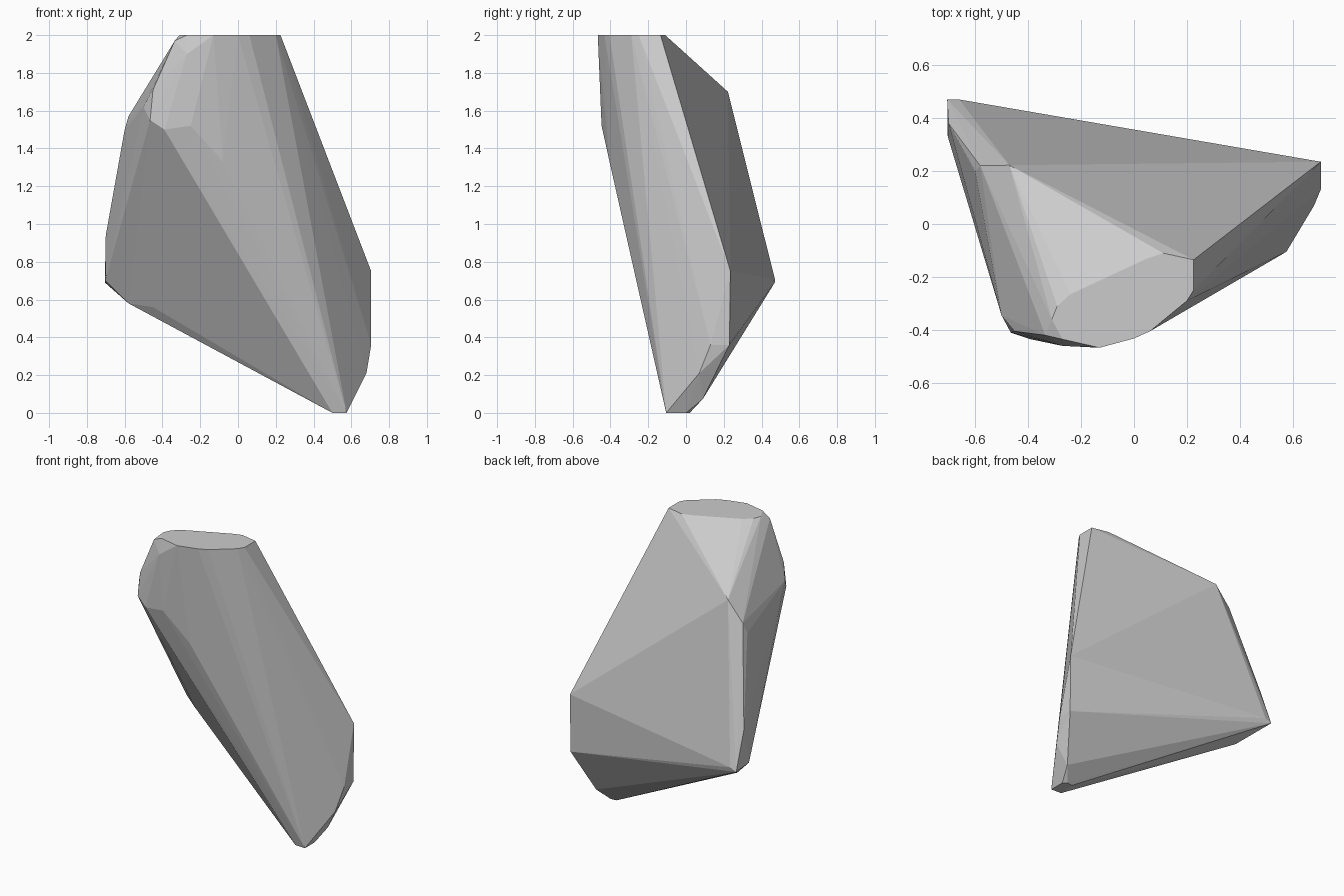
import bpy, bmesh

# flat top cap outline (x, y) at z = 2
cap = [(0.225, -0.135), (0.225, -0.25), (0.20, -0.29), (0.06, -0.405),
       (0.0, -0.432), (-0.13, -0.467), (-0.27, -0.435), (-0.31, -0.36),
       (-0.29, -0.31), (-0.24, -0.265), (0.05, -0.13), (0.11, -0.11)]

# small flat foot (x, y) at z = 0
foot = [(0.5, -0.1), (0.575, -0.105), (0.575, 0.0), (0.55, 0.02), (0.51, 0.015)]

# bulging front left shoulder
shoulder = [(-0.335, -0.42, 1.97), (-0.45, -0.405, 1.71), (-0.465, -0.41, 1.55),
            (-0.50, -0.345, 1.62), (-0.39, -0.435, 1.5), (-0.25, -0.447, 1.52),
            (-0.33, -0.415, 1.42), (-0.08, -0.405, 1.33), (-0.27, -0.46, 1.9)]

# rear ridge, back corners and lower edge
ridge = [(-0.58, 0.22, 1.57), (-0.47, 0.222, 1.7), (-0.6, 0.2, 1.5)]
back_left = [(-0.705, 0.47, 0.69), (-0.66, 0.47, 0.71), (-0.703, 0.33, 0.70),
             (-0.70, 0.38, 0.94), (-0.58, 0.28, 0.58)]
back_right = [(0.705, 0.235, 0.75), (0.705, 0.23, 0.36), (0.705, 0.13, 0.36),
              (0.68, 0.07, 0.21), (0.61, 0.09, 0.075)]
lower_edge = [(-0.45, 0.19, 0.56), (-0.34, 0.12, 0.56), (-0.09, 0.02, 0.44)]

points = [(x, y, 2.0) for x, y in cap] + [(x, y, 0.0) for x, y in foot]
points += shoulder + ridge + back_left + back_right + lower_edge

# faceted stone: wrap the outlines in a convex skin
bm = bmesh.new()
for p in points:
    bm.verts.new(p)
res = bmesh.ops.convex_hull(bm, input=bm.verts[:])
loose = [v for v in bm.verts if not v.link_faces]
bmesh.ops.delete(bm, geom=loose, context='VERTS')
bmesh.ops.dissolve_limit(bm, angle_limit=0.01, verts=bm.verts[:], edges=bm.edges[:])
bmesh.ops.recalc_face_normals(bm, faces=bm.faces[:])
mesh = bpy.data.meshes.new("faceted_rock")
bm.to_mesh(mesh)
bm.free()
rock = bpy.data.objects.new("faceted_rock", mesh)
bpy.context.collection.objects.link(rock)
